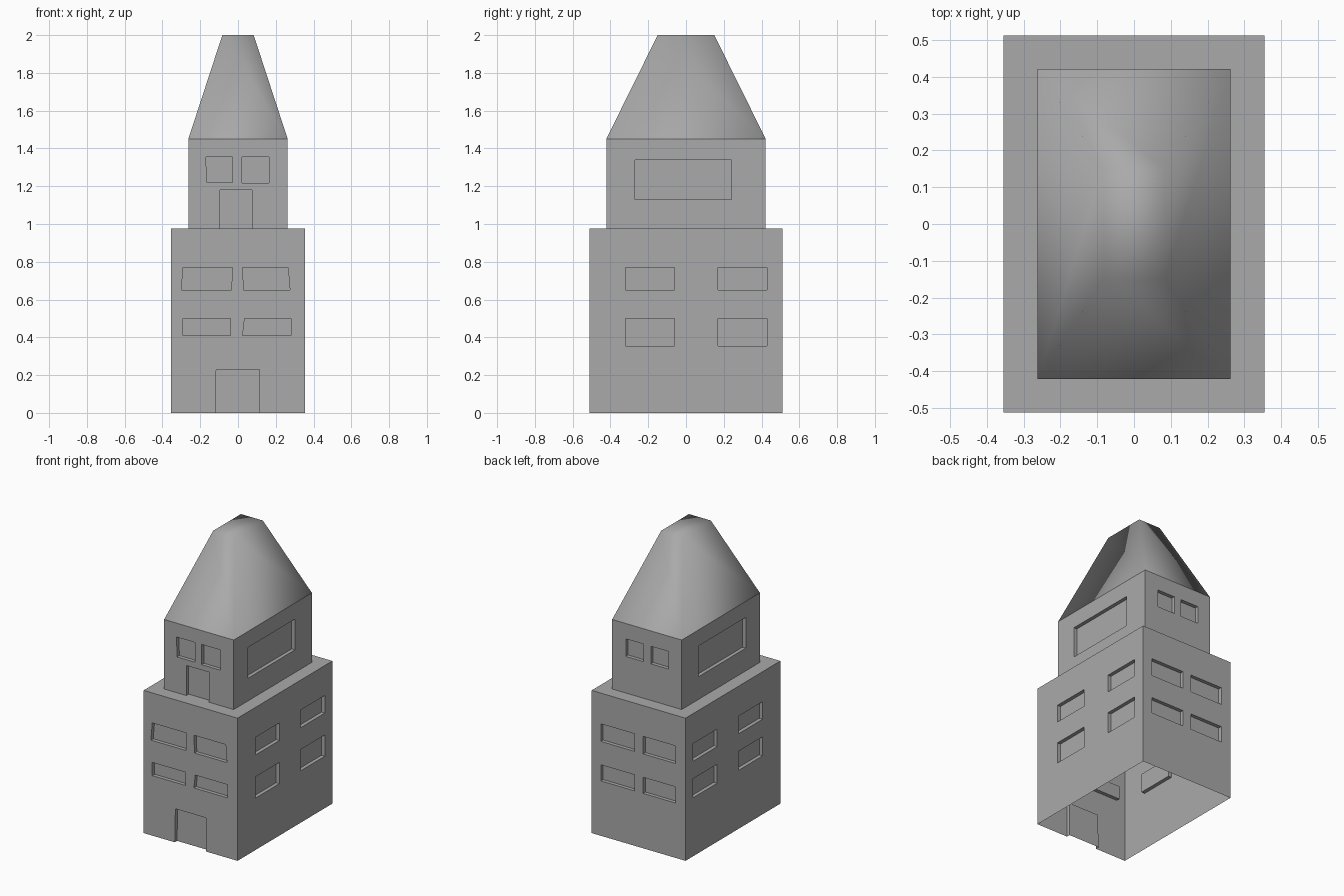
import bpy, bmesh
from mathutils import Vector

if "Cube" in bpy.data.objects:
    bpy.data.objects.remove(bpy.data.objects["Cube"])

DEPTH = 0.025  # how far windows and doors are set into the walls

stone = bpy.data.materials.new("plain grey")
stone.use_nodes = True
GREY = (0.4, 0.4, 0.4, 1)
stone.diffuse_color = GREY
stone.node_tree.nodes["Principled BSDF"].inputs["Base Color"].default_value = GREY


def finish(name, bm, smooth=False):
    mesh = bpy.data.meshes.new(name)
    bmesh.ops.recalc_face_normals(bm, faces=bm.faces[:])
    bm.to_mesh(mesh)
    bm.free()
    mesh.materials.append(stone)
    mesh.polygons.foreach_set("use_smooth", [smooth] * len(mesh.polygons))
    obj = bpy.data.objects.new(name, mesh)
    bpy.context.collection.objects.link(obj)


def opening(u0, u1, z0, z1, lean0=0, lean1=0):
    """Corners of a window or door; the leans shift its two top corners."""
    return [(u0, z0), (u0 + lean0, z1), (u1 + lean1, z1), (u1, z0)]


def add_wall(bm, normal, dist, half, z0, z1, windows, door=None):
    """One wall sheet with recessed windows and an optional door at its foot."""
    n = Vector(normal)
    along = Vector((abs(n.y), abs(n.x), 0))

    def verts(points):
        return [bm.verts.new(n * dist + along * u + Vector((0, 0, z))) for u, z in points]

    def edges(loop):
        return [bm.edges.new((a, b)) for a, b in zip(loop, loop[1:] + loop[:1])]

    def recess(rim, closed):
        back = [bm.verts.new(v.co - n * DEPTH) for v in rim]
        bm.faces.new(back)
        for i in range(4 if closed else 3):
            j = (i + 1) % 4
            bm.faces.new((rim[i], rim[j], back[j], back[i]))

    door_rim = verts(door) if door else []
    left = verts([(-half, z1), (-half, z0)])
    right = verts([(half, z0), (half, z1)])
    rims = [verts(w) for w in windows]
    border = edges(left + door_rim + right)
    for rim in rims:
        border += edges(rim)
    bmesh.ops.triangle_fill(bm, use_beauty=True, use_dissolve=False, edges=border, normal=n)
    for rim in rims:
        recess(rim, True)
    if door:
        recess(door_rim, False)


def add_block(name, hx, hy, z0, z1, front, back, right, left, door, capped):
    """Four walls, open underneath, with an optional flat top."""
    bm = bmesh.new()
    add_wall(bm, (0, -1, 0), hy, hx, z0, z1, front, door)
    add_wall(bm, (0, 1, 0), hy, hx, z0, z1, back)
    add_wall(bm, (1, 0, 0), hx, hy, z0, z1, right)
    add_wall(bm, (-1, 0, 0), hx, hy, z0, z1, left)
    if capped:
        corners = [(-hx, -hy), (hx, -hy), (hx, hy), (-hx, hy)]
        bm.faces.new([bm.verts.new((x, y, z1)) for x, y in corners])
    bmesh.ops.remove_doubles(bm, verts=bm.verts[:], dist=0.0005)
    finish(name, bm)


def side_windows(rows):
    return [opening(y0, y1, z0, z1) for z0, z1 in rows
            for y0, y1 in ((-0.32, -0.06), (0.17, 0.43))]


# Lower block: two rows of windows all round and a front door
add_block(
    "lower_block", 0.355, 0.512, 0, 0.975,
    front=[opening(-0.30, -0.035, 0.65, 0.77, 0.01, 0.005),
           opening(0.03, 0.275, 0.65, 0.77, -0.005, -0.01),
           opening(-0.29, -0.04, 0.41, 0.50),
           opening(0.025, 0.28, 0.41, 0.50, 0.01)],
    back=[opening(x0, x1, z0, z1) for z0, z1 in ((0.645, 0.765), (0.375, 0.485))
          for x0, x1 in ((-0.28, -0.035), (0.03, 0.285))],
    right=side_windows([(0.65, 0.77), (0.355, 0.50)]),
    left=side_windows([(0.65, 0.77), (0.40, 0.53)]),
    door=opening(-0.12, 0.115, 0, 0.23, 0.005), capped=True)

# Upper block: small windows front and back, one wide window per side
wide_window = opening(-0.27, 0.24, 1.13, 1.34)
add_block(
    "upper_block", 0.263, 0.422, 0.975, 1.45,
    front=[opening(-0.165, -0.03, 1.22, 1.355, -0.005),
           opening(0.02, 0.165, 1.217, 1.355)],
    back=[opening(-0.165, -0.03, 1.225, 1.345),
          opening(0.025, 0.16, 1.225, 1.345)],
    right=[wide_window], left=[wide_window],
    door=opening(-0.095, 0.075, 0.975, 1.18), capped=False)

# Roof: smooth-shaded tapering cap, open underneath
bm = bmesh.new()
bmesh.ops.create_cube(bm, size=2)
for v in bm.verts:
    hx, hy, z = (0.083, 0.15, 2) if v.co.z > 0 else (0.263, 0.422, 1.45)
    v.co = (v.co.x * hx, v.co.y * hy, z)
underside = [f for f in bm.faces if all(v.co.z < 1.5 for v in f.verts)]
bmesh.ops.delete(bm, geom=underside, context="FACES_ONLY")
finish("roof", bm, smooth=True)
